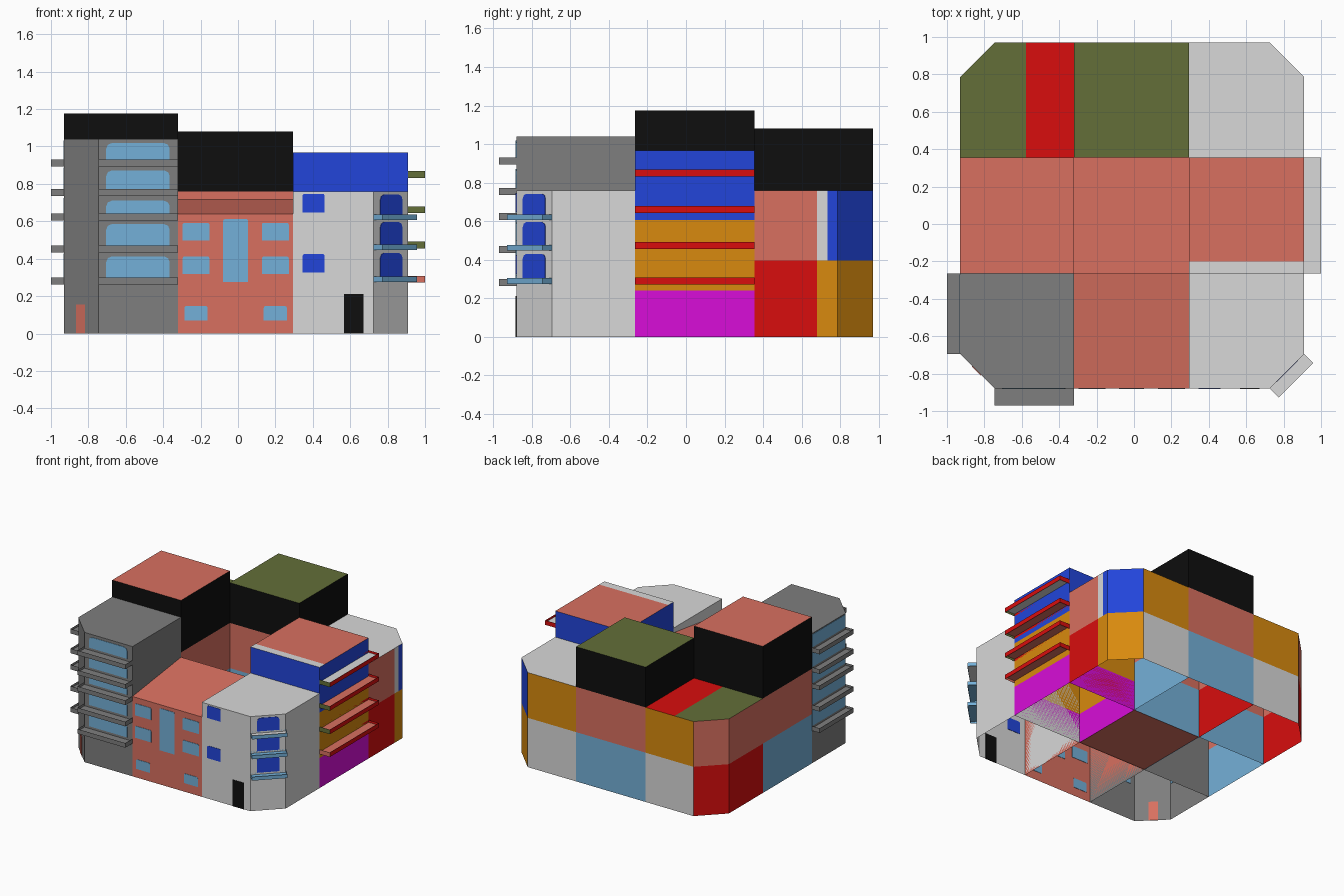
import bpy, bmesh
from mathutils import Vector

if "Cube" in bpy.data.objects:
    bpy.data.objects.remove(bpy.data.objects["Cube"])


def srgb(h):
    v = [int(h[i:i + 2], 16) / 255 for i in (0, 2, 4)]
    return [c / 12.92 if c < 0.04045 else ((c + 0.055) / 1.055) ** 2.4 for c in v] + [1]


COLOURS = {"dark_grey": "7E7E7E", "black": "0E0E0E", "terracotta": "D87060",
           "light_grey": "D8D8D8", "blue": "2245DA", "light_blue": "74B0D8",
           "olive": "636E38", "red": "D80D0D", "orange": "D88A0E", "magenta": "D80DD8"}
NAMES = list(COLOURS)
MATS = []
for n, h in COLOURS.items():
    m = bpy.data.materials.new(n)
    m.diffuse_color = srgb(h)
    m.use_nodes = True
    m.node_tree.nodes["Principled BSDF"].inputs["Base Color"].default_value = m.diffuse_color
    MATS.append(m)


def finish(name, bm):
    me = bpy.data.meshes.new(name)
    bm.to_mesh(me)
    bm.free()
    for m in MATS:
        me.materials.append(m)
    ob = bpy.data.objects.new(name, me)
    bpy.context.collection.objects.link(ob)
    return ob


def shell(name, pts, zs, bands, cap, edges={}, cap_z=None, slope=None, split=None):
    """Open-bottomed walls in coloured height bands with one cap.
    edges overrides the band colours of single sides; split = (point, normal, colour)."""
    bm = bmesh.new()

    def vert(p, z):
        if slope and z == zs[-1]:
            z = slope(*p)
        return bm.verts.new((p[0], p[1], z))
    rings = [[vert(p, z) for p in pts] for z in zs]
    n = len(pts)
    for j in range(len(zs) - 1):
        for i in range(n):
            k = (i + 1) % n
            f = bm.faces.new((rings[j][i], rings[j][k], rings[j + 1][k], rings[j + 1][i]))
            f.material_index = NAMES.index(edges.get(i, bands)[j])
    top = rings[-1] if cap_z is None else [vert(p, cap_z) for p in pts]
    roof = bm.faces.new(top)
    roof.material_index = NAMES.index(cap)
    if split:
        co, no, colour = Vector(split[0]), Vector(split[1]), split[2]
        geom = [roof] + list(roof.edges) + list(roof.verts)
        bmesh.ops.bisect_plane(bm, geom=geom, plane_co=co, plane_no=no)
        bm.normal_update()
        for f in bm.faces:
            if f.normal.z > 0.9 and (f.calc_center_median() - co).dot(no) > 0:
                f.material_index = NAMES.index(colour)
    return finish(name, bm)


def plate(name, origin, u, u0, u1, z0, z1, colour, r=0.0):
    """Thin window or door plate on a wall that runs along u."""
    u = Vector((u[0], u[1], 0)).normalized()
    nrm = Vector((u.y, -u.x, 0))
    o = Vector((origin[0], origin[1], 0)) - nrm * 0.003
    if r:
        q = 0.3 * r
        prof = [(u0, z0), (u1, z0), (u1, z1 - r), (u1 - q, z1 - q), (u1 - r, z1),
                (u0 + r, z1), (u0 + q, z1 - q), (u0, z1 - r)]
    else:
        prof = [(u0, z0), (u1, z0), (u1, z1), (u0, z1)]
    bm = bmesh.new()
    lo = [bm.verts.new(o + u * a + Vector((0, 0, b))) for a, b in prof]
    hi = [bm.verts.new(v.co + nrm * 0.006) for v in lo]
    bm.faces.new(lo[::-1])
    bm.faces.new(hi)
    for i in range(len(lo)):
        k = (i + 1) % len(lo)
        bm.faces.new((lo[i], lo[k], hi[k], hi[i]))
    for f in bm.faces:
        f.material_index = NAMES.index(colour)
    finish(name, bm)


def rect(x0, x1, y0, y1):
    return [(x0, y0), (x1, y0), (x1, y1), (x0, y1)]


X0, X1, X2, X3 = -0.93, -0.32, 0.295, 0.91
Y0, Y1, Y2, Y3 = -0.88, -0.265, 0.355, 0.97
MID, H = 0.395, 0.758
C = 0.185  # corner cut

# --- nine modules around a courtyard ---
shell("front_left_tower", [(X0 + C, Y0), (X1, Y0), (X1, Y1), (X0, Y1), (X0, Y0 + C)],
      [0, 1.04], ["dark_grey"], "dark_grey")
shell("front_centre_house", rect(X1, X2, Y0, Y1), [0, 0.64], ["terracotta"], "terracotta",
      slope=lambda x, y: 0.64 if y < -0.5 else 0.72)
shell("front_right_house", [(X2, Y0), (X3 - C, Y0), (X3, Y0 + C), (X3, Y1), (X2, Y1)],
      [0, H], ["light_grey"], "light_grey")
shell("middle_left_block", rect(X0, X1, Y1, Y2), [0, MID, H, 1.175],
      ["light_blue", "terracotta", "black"], "terracotta")
shell("middle_right_block", rect(X2, X3, Y1, Y2), [0, 0.24, 0.605, 0.967],
      ["magenta", "orange", "blue"], "terracotta",
      split=((0, -0.2, 0.967), (0, -1, 0), "light_grey"))
shell("back_left_block", [(X0, Y2), (X1, Y2), (X1, Y3), (X0 + C, Y3), (X0, Y3 - C)],
      [0, MID, H], ["red", "terracotta"], "olive", {2: ["light_grey", "orange"]},
      split=((-0.577, 0, H), (1, 0, 0), "red"))
shell("back_centre_block", rect(X1, X2, Y2, Y3), [0, MID, H, 1.08],
      ["light_blue", "terracotta", "black"], "olive")
shell("back_right_block", [(X2, Y2), (X3, Y2), (X3, 0.68), (X3, 0.735), (X3, Y3 - C),
                           (X3 - C, Y3), (X2, Y3)],
      [0, MID, H], ["red", "terracotta"], "light_grey",
      {2: ["orange", "light_grey"], 3: ["orange", "blue"], 4: ["orange", "blue"],
       5: ["light_grey", "orange"]})
shell("courtyard_floor", rect(X1, X2, Y1, Y2), [0, 0.004], ["terracotta"], "terracotta")

# --- tower balconies and windows, front and left ---
for i, z in enumerate((0.263, 0.434, 0.605, 0.735, 0.893)):
    for side, p in (("front", rect(X0 + C, X1, -0.97, Y0)), ("left", rect(-1, X0, Y0 + C, Y1))):
        shell(f"tower_{side}_balcony_{i}", p, [z, z + 0.037], ["dark_grey"], "dark_grey",
              cap_z=z + 0.018)
    z1 = (0.412, 0.585, 0.71, 0.872, 1.018)[i]
    plate(f"tower_front_window_{i}", (0, Y0), (1, 0), -0.705, -0.365, z + 0.037, z1,
          "light_blue", 0.03)
    plate(f"tower_left_window_{i}", (X0, 0), (0, -1), 0.27, 0.69, z + 0.037, z1 + 0.015,
          "light_blue")
plate("tower_door", (X0, Y0 + C), (1, -1), 0.092, 0.16, 0, 0.155, "terracotta")

# --- front centre windows, mirrored about the middle ---
mid = (X1 + X2) / 2
for s, side in ((-1, "left"), (1, "right")):
    for i, (z0, z1, w) in enumerate(((0.07, 0.147, 0.062), (0.317, 0.412, 0.072),
                                     (0.497, 0.592, 0.072))):
        c = mid + s * 0.212
        plate(f"house_{side}_window_{i}", (0, Y0), (1, 0), c - w, c + w, z0, z1,
              "light_blue", 0.01)
plate("house_tall_window", (0, Y0), (1, 0), mid - 0.067, mid + 0.067, 0.275, 0.612,
      "light_blue", 0.01)

# --- front right door, windows and corner balconies ---
plate("front_door", (0, Y0), (1, 0), 0.568, 0.67, 0, 0.212, "black")
for i, z in enumerate((0.325, 0.647)):
    plate(f"front_right_window_{i}", (0, Y0), (1, 0), 0.345, 0.463, z, z + 0.1, "blue", 0.01)
d = 0.048
corner = [(X3 - C, Y0), (X3 - C + d, Y0 - d), (X3 + d, Y0 + C - d), (X3, Y0 + C)]
for i, (z, cap) in enumerate(((0.275, "light_blue"), (0.447, "light_blue"),
                              (0.606, "light_grey"))):
    shell(f"corner_balcony_{i}", corner, [z, z + 0.03], ["light_blue"], cap, cap_z=z + 0.015)
    plate(f"corner_window_{i}", (X3 - C, Y0), (1, 1), 0.05, 0.215, z + 0.03,
          (0.43, 0.595, 0.742)[i], "blue", 0.025)

# --- right side balconies ---
for i, z in enumerate((0.272, 0.455, 0.643, 0.832)):
    shell(f"right_balcony_{i}", rect(X3, 1, Y1, Y2), [z, z + 0.036], ["red"],
          "light_grey" if i == 3 else "terracotta",
          {0: ["olive" if i else "terracotta"]}, cap_z=z + 0.018)
